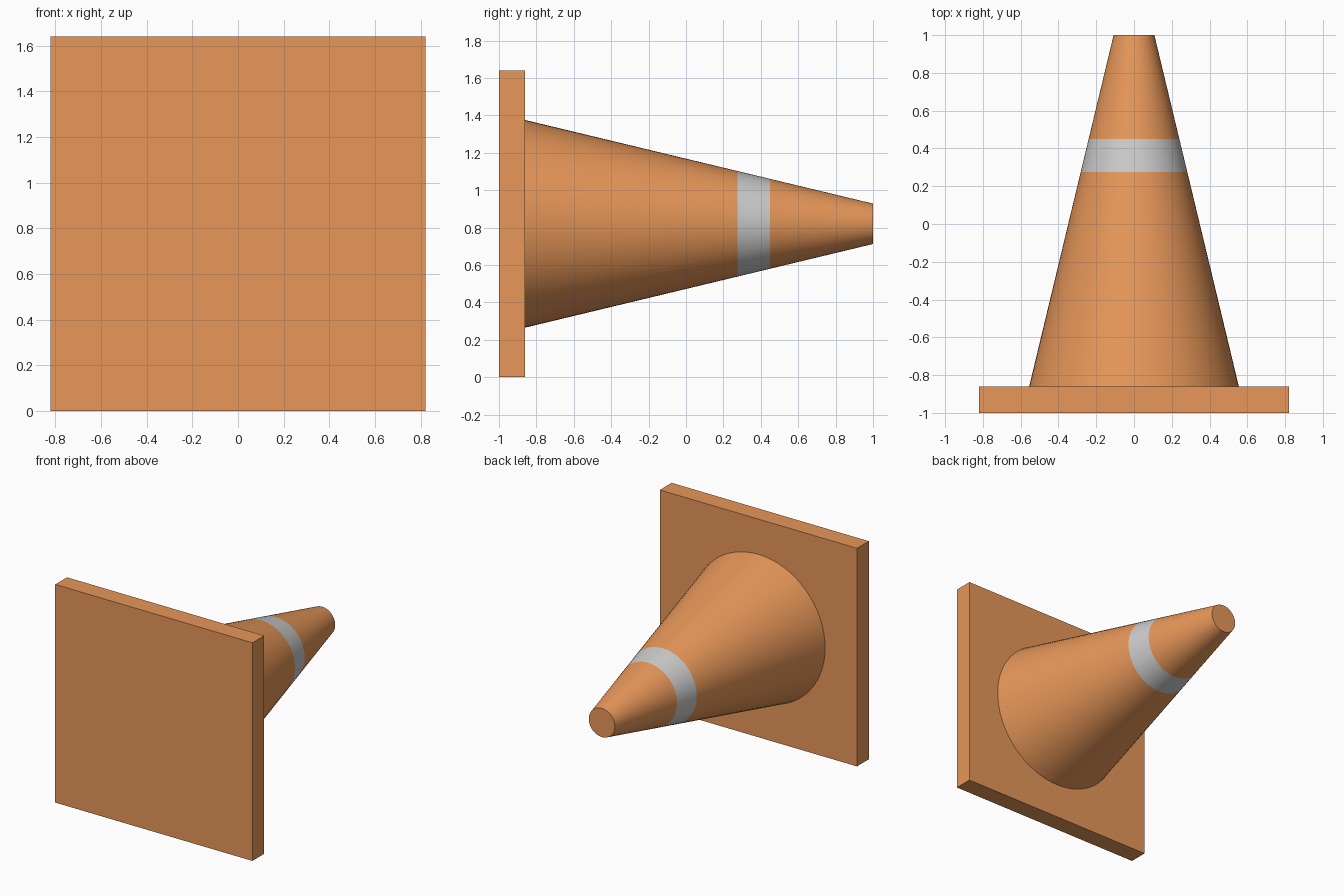
import bpy, bmesh
from math import cos, sin, pi, radians

if "Cube" in bpy.data.objects:
    bpy.data.objects.remove(bpy.data.objects["Cube"])

SIDES = 64
AXIS_Z = 0.82
Y_BASE, Y_TIP = -0.86, 1.0
R_BASE, R_TIP = 0.555, 0.108


def material(name, rgb):
    m = bpy.data.materials.new(name)
    m.diffuse_color = (*rgb, 1)
    m.use_nodes = True
    m.node_tree.nodes["Principled BSDF"].inputs["Base Color"].default_value = m.diffuse_color
    return m


def add_object(name, bm, mat):
    mesh = bpy.data.meshes.new(name)
    bm.to_mesh(mesh)
    bm.free()
    ob = bpy.data.objects.new(name, mesh)
    bpy.context.collection.objects.link(ob)
    mesh.materials.append(mat)
    return ob


def cone_section(name, y0, y1, mat, cap=False):
    """Slice of the cone between two positions along its axis."""
    bm = bmesh.new()
    rings = []
    for y in (y0, y1):
        r = R_BASE + (R_TIP - R_BASE) * (y - Y_BASE) / (Y_TIP - Y_BASE)
        rings.append([bm.verts.new((r * cos(2 * pi * i / SIDES), y,
                                    AXIS_Z + r * sin(2 * pi * i / SIDES)))
                      for i in range(SIDES)])
    a, b = rings
    for i in range(SIDES):
        j = (i + 1) % SIDES
        bm.faces.new((a[i], b[i], b[j], a[j]))
    if cap:
        bm.faces.new(b[::-1])
    ob = add_object(name, bm, mat)
    bpy.ops.object.select_all(action='DESELECT')
    ob.select_set(True)
    bpy.context.view_layer.objects.active = ob
    bpy.ops.object.shade_smooth_by_angle(angle=radians(30))


orange = material("orange", (0.8, 0.31, 0.1))
grey = material("reflective_grey", (0.8, 0.8, 0.8))

# Square base plate, standing on edge
bm = bmesh.new()
bmesh.ops.create_cube(bm, size=1)
bmesh.ops.scale(bm, vec=(1.64, 0.14, 1.64), verts=bm.verts)
bmesh.ops.translate(bm, vec=(0, -0.93, AXIS_Z), verts=bm.verts)
add_object("base_plate", bm, orange)

# Cone body, flush reflective band and capped tip
cone_section("cone_body", Y_BASE, 0.275, orange)
cone_section("reflective_band", 0.275, 0.45, grey)
cone_section("cone_tip", 0.45, Y_TIP, orange, cap=True)
